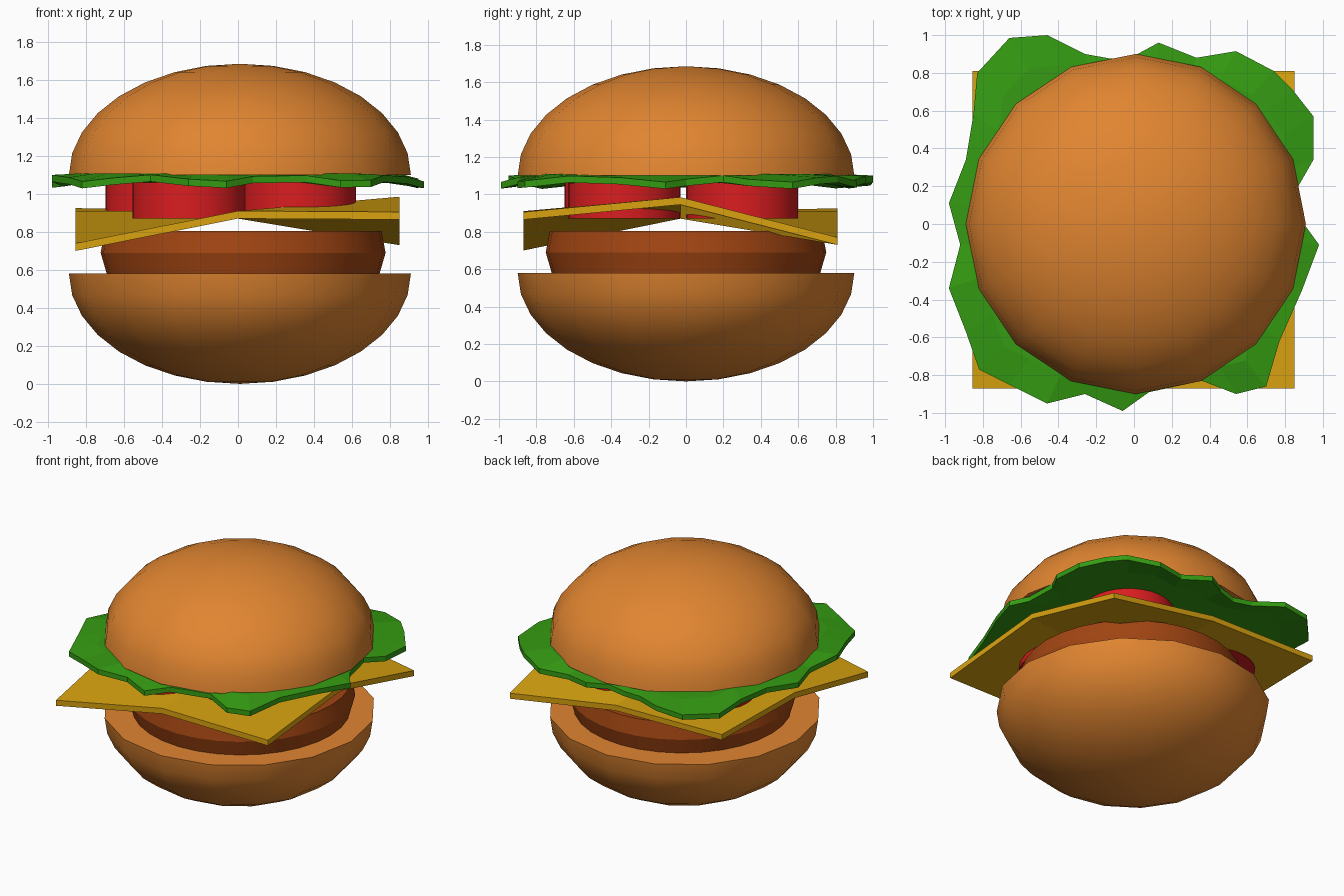
import bpy, bmesh
from math import sin, cos, pi, radians

if "Cube" in bpy.data.objects:
    bpy.data.objects.remove(bpy.data.objects["Cube"])


def material(name, rgb):
    m = bpy.data.materials.new(name)
    m.diffuse_color = (*rgb, 1)
    m.use_nodes = True
    m.node_tree.nodes["Principled BSDF"].inputs["Base Color"].default_value = m.diffuse_color
    return m


BUN = material("bun", (0.75, 0.235, 0.03))
MEAT = material("meat", (0.36, 0.06, 0.006))
CHEESE = material("cheese", (0.70, 0.37, 0.005))
TOMATO = material("tomato", (0.70, 0.012, 0.014))
LETTUCE = material("lettuce", (0.035, 0.33, 0.006))


def finish(bm, name, mat, smooth=False):
    bmesh.ops.recalc_face_normals(bm, faces=bm.faces)
    mesh = bpy.data.meshes.new(name)
    bm.to_mesh(mesh)
    bm.free()
    ob = bpy.data.objects.new(name, mesh)
    bpy.context.collection.objects.link(ob)
    mesh.materials.append(mat)
    if smooth:
        bpy.ops.object.select_all(action='DESELECT')
        ob.select_set(True)
        bpy.context.view_layer.objects.active = ob
        bpy.ops.object.shade_smooth_by_angle(angle=radians(25))
    return ob


def lathe(name, profile, sides, centre, mat):
    """Stack rings of (radius, z); radius 0 becomes a pole, open ends are capped."""
    bm = bmesh.new()
    cx, cy = centre
    rings = []
    for r, z in profile:
        n = sides if r > 1e-4 else 1
        rings.append([bm.verts.new((cx + r * cos(2 * pi * i / sides),
                                    cy + r * sin(2 * pi * i / sides), z))
                      for i in range(n)])
    for a, b in zip(rings, rings[1:]):
        for i in range(sides):
            j = (i + 1) % sides
            if len(b) == 1:
                bm.faces.new((a[i], a[j], b[0]))
            else:
                bm.faces.new((a[i], a[j], b[j], b[i]))
    for ring in (rings[0], rings[-1]):
        if len(ring) > 1:
            bm.faces.new(ring)
    return finish(bm, name, mat, True)


# Bun halves: half ellipsoids with flat cut faces
def bun(name, z0, height):
    steps = [i * pi / 16 for i in range(9)]
    profile = [(0.9 * cos(a), z0 + height * sin(a)) for a in steps]
    lathe(name, profile, 16, (0.01, 0), BUN)


bun("bottom_bun", 0.58, -0.58)
bun("top_bun", 1.10, 0.585)

# Patty with a bulging edge
lathe("patty", [(0.715, 0.57), (0.75, 0.69), (0.728, 0.805)], 32, (0.027, 0), MEAT)

# Tomato slices
for i, c in enumerate([(-0.255, -0.35), (0.32, -0.33), (-0.397, 0.3), (0.3, 0.3)]):
    lathe(f"tomato_slice_{i + 1}", [(0.30, 0.87), (0.30, 1.06)], 32, c, TOMATO)

# Cheese slice: 3 x 3 grid with drooping corners, thickened downwards
bm = bmesh.new()
heights = [(0.74, 0.91, 0.905), (0.91, 0.91, 0.985), (0.925, 0.91, 0.77)]
layers = [[[bm.verts.new((x, y, heights[j][i] - drop))
            for i, x in enumerate((-0.855, 0, 0.85))]
           for j, y in enumerate((-0.87, -0.03, 0.81))] for drop in (0, 0.04)]
for g in layers:
    for j in range(2):
        for i in range(2):
            bm.faces.new((g[j][i], g[j][i + 1], g[j + 1][i + 1], g[j + 1][i]))
rim = [(0, 0), (0, 1), (0, 2), (1, 2), (2, 2), (2, 1), (2, 0), (1, 0)]
t, b = layers
for (j, i), (l, k) in zip(rim, rim[1:] + rim[:1]):
    bm.faces.new((t[j][i], t[l][k], b[l][k], b[j][i]))
finish(bm, "cheese_slice", CHEESE)

# Lettuce leaf: ragged outline with a wavy, drooping rim
outline = [(-0.66, 0.985), (-0.46, 1.0), (-0.26, 0.90), (-0.12, 0.875), (0, 0.89),
           (0.13, 0.96), (0.33, 0.88), (0.54, 0.915), (0.74, 0.81), (0.84, 0.71),
           (0.95, 0.57), (0.95, 0.34), (0.87, 0.2), (0.9, 0), (0.98, -0.11),
           (0.89, -0.35), (0.77, -0.62), (0.70, -0.86), (0.54, -0.9), (0.36, -0.83),
           (0.08, -0.89), (-0.06, -0.99), (-0.26, -0.9), (-0.46, -0.95),
           (-0.66, -0.85), (-0.82, -0.77), (-0.89, -0.57), (-0.98, -0.34),
           (-0.92, -0.11), (-0.98, 0.11), (-0.89, 0.34), (-0.85, 0.58), (-0.83, 0.8)]
bm = bmesh.new()
n = len(outline)
rims = []
for drop in (0, 0.045):
    outer = [bm.verts.new((x, y, 1.083 + 0.018 * sin(i * 1.7) - drop * 0.8))
             for i, (x, y) in enumerate(outline)]
    inner = [bm.verts.new((x * 0.84, y * 0.84, 1.108 - drop)) for x, y in outline]
    for i in range(n):
        k = (i + 1) % n
        bm.faces.new((outer[i], outer[k], inner[k], inner[i]))
    bm.faces.new(inner)
    rims.append(outer)
for i in range(n):
    k = (i + 1) % n
    bm.faces.new((rims[0][i], rims[0][k], rims[1][k], rims[1][i]))
finish(bm, "lettuce_leaf", LETTUCE)
